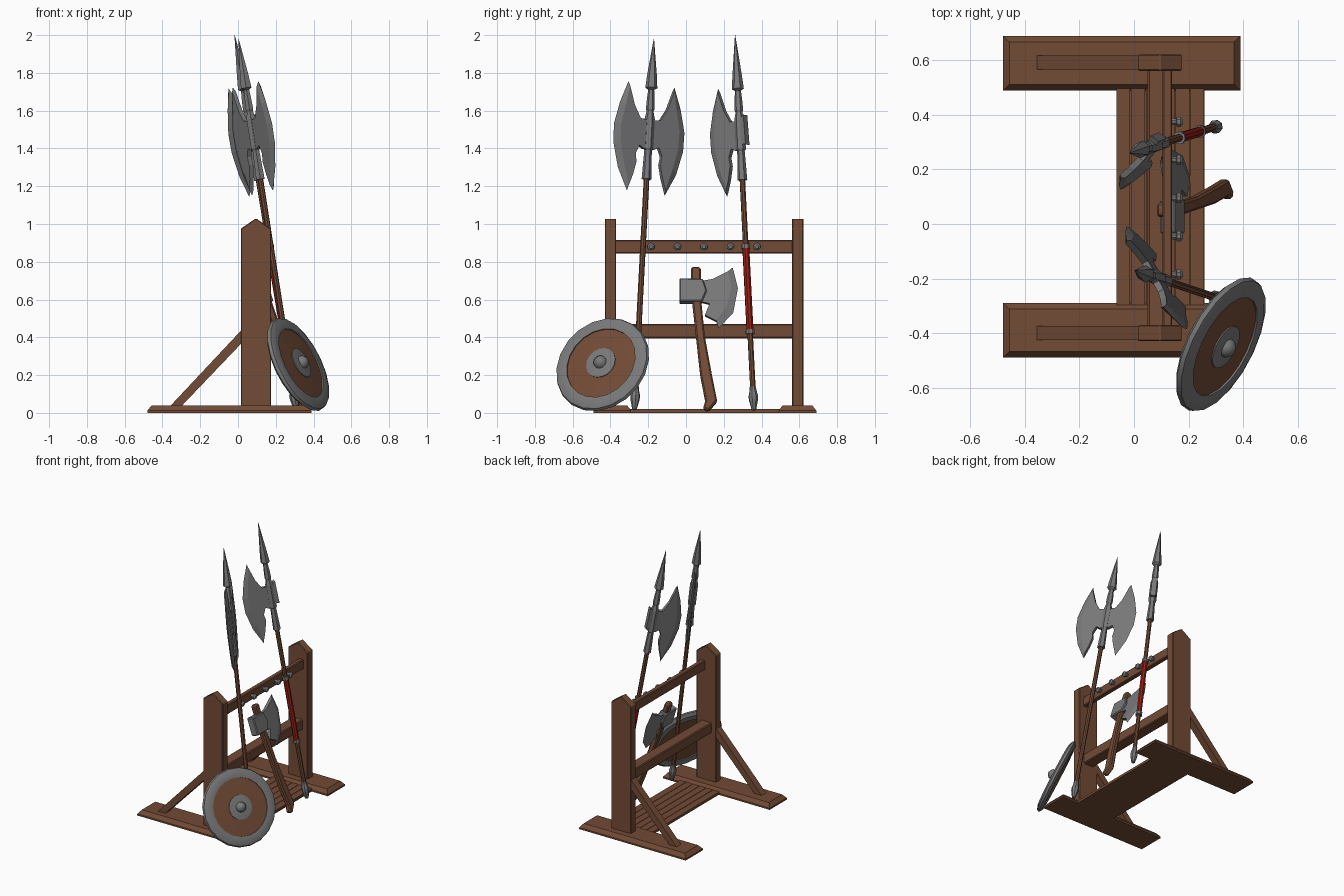
import bpy, bmesh, math
from mathutils import Vector, Matrix

if "Cube" in bpy.data.objects:
    bpy.data.objects.remove(bpy.data.objects["Cube"])


def material(name, rgb):
    m = bpy.data.materials.new(name)
    m.diffuse_color = (*rgb, 1)
    m.use_nodes = True
    m.node_tree.nodes["Principled BSDF"].inputs["Base Color"].default_value = m.diffuse_color
    return m


WOOD = material("brown wood", (0.17, 0.07, 0.036))
METAL = material("grey steel", (0.19, 0.19, 0.195))
RED = material("red wrap", (0.32, 0.014, 0.007))


def finish(name, bm, M, mat):
    bm.transform(M)
    bmesh.ops.recalc_face_normals(bm, faces=bm.faces)
    me = bpy.data.meshes.new(name)
    bm.to_mesh(me)
    bm.free()
    me.materials.append(mat)
    ob = bpy.data.objects.new(name, me)
    bpy.context.collection.objects.link(ob)
    return ob


def frame(origin, u, v):
    """Matrix with local x = u, local z = v, local y = thickness direction."""
    u, v = Vector(u), Vector(v)
    w = v.cross(u).normalized()
    M = Matrix((u, w, v)).transposed().to_4x4()
    M.translation = Vector(origin)
    return M


def axis_frame(base, tip, side):
    v = (Vector(tip) - Vector(base)).normalized()
    side = Vector(side)
    return frame(base, (side - v * side.dot(v)).normalized(), v)


def prism(name, outline, half, M, mat, bevel=0):
    bm = bmesh.new()
    a = [bm.verts.new((u, -half, v)) for u, v in outline]
    b = [bm.verts.new((u, half, v)) for u, v in outline]
    bm.faces.new(a)
    bm.faces.new(b[::-1])
    n = len(a)
    for i in range(n):
        bm.faces.new((a[i], b[i], b[(i + 1) % n], a[(i + 1) % n]))
    ob = finish(name, bm, M, mat)
    if bevel:
        mod = ob.modifiers.new("bevel", 'BEVEL')
        mod.width, mod.segments = bevel, 1
    return ob


def rect(u0, u1, v0, v1):
    return [(u0, v0), (u1, v0), (u1, v1), (u0, v1)]


def lathe(name, profile, M, mat, sides=8):
    """Profile is a list of (height, radius)."""
    bm = bmesh.new()
    rings = []
    for h, r in profile:
        rings.append([bm.verts.new((r * math.cos(t), r * math.sin(t), h))
                      for t in (2 * math.pi * (k + .5) / sides for k in range(sides))])
    for p, q in zip(rings, rings[1:]):
        for k in range(sides):
            j = (k + 1) % sides
            bm.faces.new((p[k], p[j], q[j], q[k]))
    bm.faces.new(rings[0])
    bm.faces.new(rings[-1])
    return finish(name, bm, M, mat)


def sharp_edge(name, inner, outer, half, M):
    """Ground wedge from the blade body out to a knife edge."""
    bm = bmesh.new()
    a = [bm.verts.new((u, -half, v)) for u, v in inner]
    b = [bm.verts.new((u, half, v)) for u, v in inner]
    o = [bm.verts.new((u, 0, v)) for u, v in outer]
    for i in range(len(o) - 1):
        bm.faces.new((a[i], a[i + 1], o[i + 1], o[i]))
        bm.faces.new((b[i], o[i], o[i + 1], b[i + 1]))
    bm.faces.new((a[0], o[0], b[0]))
    bm.faces.new((a[-1], b[-1], o[-1]))
    finish(name, bm, M, METAL)


def at_y(y):
    return Matrix.Translation((0, y, 0))


I4 = Matrix.Identity(4)

# stand: feet, posts and braces at both ends
for side, yf, yp in (("back", .59, .592), ("front", -.39, -.4)):
    bm = bmesh.new()
    lo = [bm.verts.new((x, yf + y, 0)) for x, y in rect(-.48, .39, -.1, .1)]
    mid = [bm.verts.new((x, yf + y, .012)) for x, y in rect(-.48, .39, -.1, .1)]
    hi = [bm.verts.new((x, yf + y, .04)) for x, y in rect(-.457, .367, -.078, .078)]
    bm.faces.new(lo)
    bm.faces.new(hi)
    for p, q in ((lo, mid), (mid, hi)):
        for k in range(4):
            j = (k + 1) % 4
            bm.faces.new((p[k], p[j], q[j], q[k]))
    finish(side + "_foot", bm, I4, WOOD)
    prism(side + "_post", [(.015, .03), (.175, .03), (.175, .975), (.095, 1.03), (.015, .975)],
          .03, at_y(yp), WOOD, .004)
    prism(side + "_brace", [(-.36, .035), (-.30, .035), (.02, .37), (.02, .44)],
          .026, at_y(yp), WOOD)

# floor boards between the feet
for i in range(6):
    x = -.065 + i * .0542
    prism(f"floor_board_{i}", rect(x, x + .051, .002, .02), .4, at_y(.1), WOOD)
prism("floor_base", rect(-.064, .259, 0, .008), .4, at_y(.1), WOOD)

# rails with pegs
prism("upper_rail", rect(.105, .14, .845, .915), .475, at_y(.095), WOOD, .005)
prism("lower_rail", rect(.05, .135, .395, .47), .475, at_y(.095), WOOD, .006)
for i in range(5):
    M = frame((.135, -.185 + i * .14, .88), (0, 1, 0), (1, 0, 0))
    lathe(f"rail_peg_{i}", [(0, .012), (.02, .013), (.022, .02), (.035, .02), (.044, .01)], M, METAL)

# crescent blade: knife edge, ground line, and inner contour
OUTER = [(.14, 1.745), (.185, 1.63), (.215, 1.51), (.213, 1.41), (.178, 1.28), (.115, 1.16)]
GROUND = [(.135, 1.72), (.155, 1.62), (.178, 1.51), (.176, 1.42), (.15, 1.31), (.112, 1.19)]
LOWER = [(.09, 1.25), (.073, 1.32), (.08, 1.365), (.06, 1.41), (.03, 1.395), (0, 1.395)]
UPPER = [(0, 1.55), (.06, 1.555), (.1, 1.62)]


def pole_axe(name, base, tip, side, blades, grip):
    M = axis_frame(base, tip, side)
    length = (Vector(tip) - Vector(base)).length
    lathe(name + "_shaft", [(.05, .015), (1.3, .015)], M, WOOD)
    lathe(name + "_butt", [(0, .012), (.055, .025), (.075, .026), (.11, .018), (.125, .018)], M, METAL)
    lathe(name + "_socket", [(1.235, .026), (1.39, .02), (1.4, .027), (1.56, .027), (1.6, .018),
                             (1.61, .023), (1.67, .02), (1.715, .016), (1.725, .032),
                             (1.8, .025), (length, .001)], M, METAL, 6)
    for s, k in blades:
        def f(pts):
            return [(s * k * u, v) for u, v in pts]
        prism(name + "_blade", f(UPPER + GROUND + LOWER), .012, M, METAL)
        sharp_edge(name + "_blade_edge", f(GROUND), f(OUTER), .012, M)
    if grip:
        lathe(name + "_grip", [(.42, .019), (.88, .019)], M, RED)
        for v in (.42, .88):
            lathe(name + "_ring", [(v - .012, .024), (v + .012, .024)], M, METAL)
        prism(name + "_poll", [(0, 1.43), (-.045, 1.42), (-.04, 1.58), (0, 1.55)], .018, M, METAL)


pole_axe("double_pole_axe", (.308, -.273, .018), (.003, -.17, 1.98), (.5, -.87, 0),
         ((1, 1), (-1, 1)), False)
pole_axe("single_pole_axe", (.31, .36, .015), (-.018, .26, 2.0), (-.6, -.8, 0), ((1, .92),), True)

# hand axe leaning against the rails (local coordinates are y and z)
A = frame((.352, 0, 0), (0, 1, 0), (-.327, 0, 1))
prism("hand_axe_handle", [(.025, .765), (.033, .58), (.053, .4), (.075, .2), (.102, .06), (.09, .02),
                          (.12, .008), (.165, .06), (.137, .2), (.1, .4), (.082, .58), (.078, .765),
                          (.05, .772)], .019, A, WOOD, .008)
ax_in = [(.222, .745), (.24, .66), (.217, .56), (.16, .485)]
ax_out = [(.247, .77), (.275, .66), (.25, .53), (.172, .447)]
prism("hand_axe_blade", [(-.03, .7), (.1, .698), (.14, .705)] + ax_in +
      [(.1, .515), (.125, .575), (.085, .585), (-.03, .585)], .013, A, METAL)
sharp_edge("hand_axe_edge", ax_in, ax_out, .013, A)
prism("hand_axe_socket", [(-.035, .583), (.085, .583), (.11, .64), (.09, .702), (-.035, .706)],
      .028, A, METAL, .006)

# round shield leaning on the front post
n = Vector((.81, -.42, .42)).normalized()
c = Vector((.318, -.442, .256))
S = axis_frame(c, c + n, (0, 1, 1))
shield = [
    lathe("shield_board", [(-.012, .23), (.012, .23), (.02, .09), (.021, .02)], S, WOOD, 20),
    lathe("shield_rim", [(0, .2), (-.018, .205), (-.02, .25), (-.004, .27), (.012, .264),
                         (.024, .235), (.021, .2), (0, .2)][::1], S, METAL, 20),
    lathe("shield_plate", [(.012, .085), (.025, .085), (.03, .04)], S, METAL, 16),
    lathe("shield_boss", [(.02, .038), (.042, .034), (.056, .02), (.062, .004)], S, METAL, 12)]
# remove the rim end caps so the board shows through
rim = shield[1].data
bm = bmesh.new()
bm.from_mesh(rim)
bmesh.ops.delete(bm, geom=[f for f in bm.faces if len(f.verts) > 4], context='FACES')
bmesh.ops.remove_doubles(bm, verts=bm.verts, dist=1e-4)
bmesh.ops.recalc_face_normals(bm, faces=bm.faces)
bm.to_mesh(rim)
bm.free()
for ob in shield:
    bpy.ops.object.select_all(action='DESELECT')
    ob.select_set(True)
    bpy.context.view_layer.objects.active = ob
    bpy.ops.object.shade_smooth_by_angle(angle=math.radians(40))
